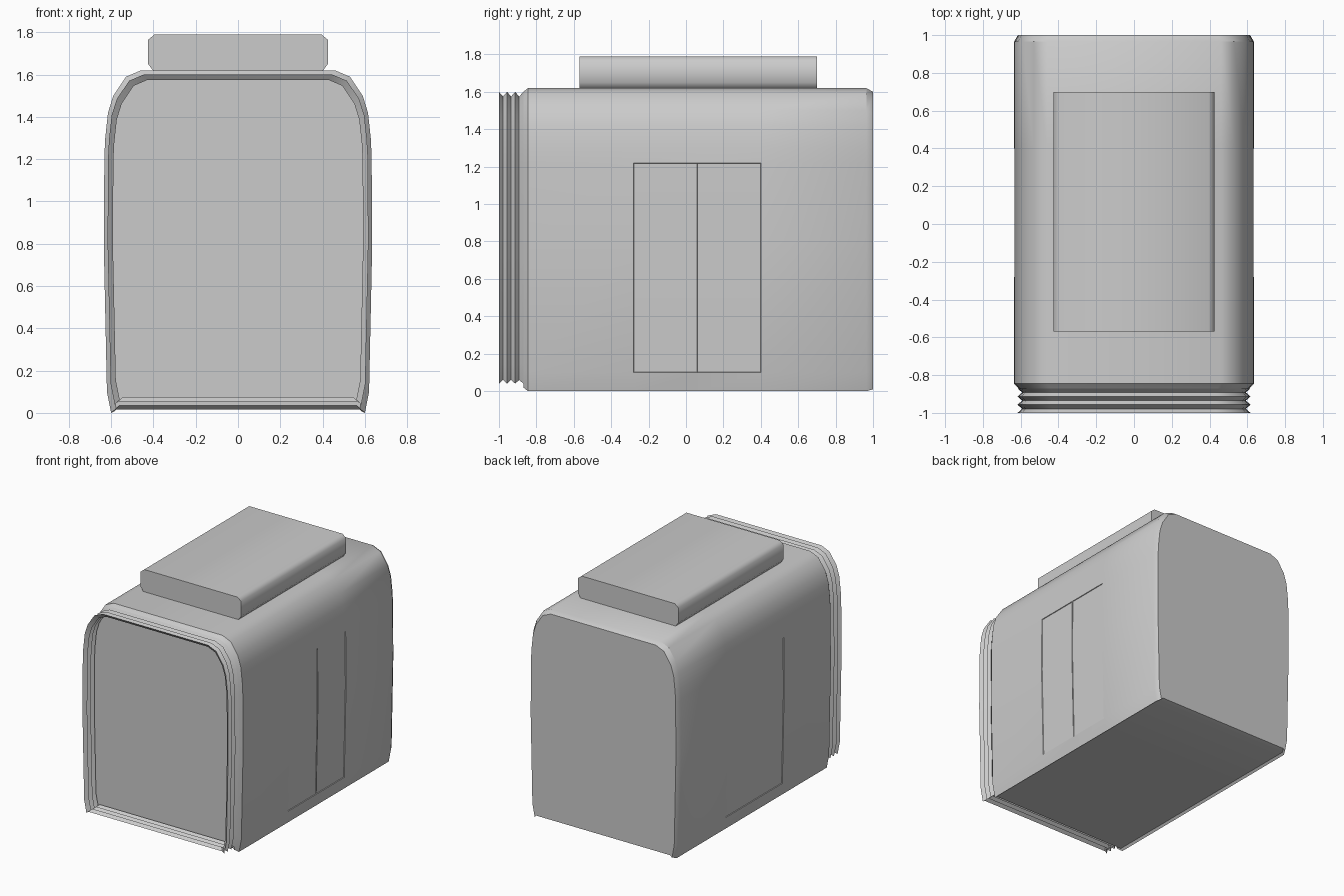
import bpy, bmesh

cube = bpy.data.objects.get("Cube")
if cube:
    bpy.data.objects.remove(cube, do_unlink=True)

grey = bpy.data.materials.new("plain_grey")
grey.use_nodes = True
GREY = (0.6, 0.6, 0.6, 1)
grey.diffuse_color = GREY
grey.node_tree.nodes["Principled BSDF"].inputs["Base Color"].default_value = GREY

# Half outline of the carriage, bottom to top
HALF = [(0.585, 0.015), (0.6, 0), (0.62, 0.1), (0.635, 0.8), (0.632, 1.22),
        (0.628, 1.3), (0.615, 1.42), (0.59, 1.5), (0.53, 1.59), (0.46, 1.62)]
ROOF_HALF = [(0.395, 1.61), (0.425, 1.65), (0.425, 1.765), (0.395, 1.79)]


def mirrored(half):
    return half + [(-x, z) for x, z in reversed(half)]


def fitted(width, low, high):
    """Carriage outline squeezed into a half width and a height range."""
    return [(x * width / 0.635, low + z * (high - low) / 1.62)
            for x, z in mirrored(HALF)]


def loft(sections, caps=True):
    """Skin a row of (y, outline) sections."""
    bm = bmesh.new()
    rings = [[bm.verts.new((x, y, z)) for x, z in outline] for y, outline in sections]
    n = len(rings[0])
    for a, b in zip(rings, rings[1:]):
        for i in range(n):
            j = (i + 1) % n
            bm.faces.new((a[i], a[j], b[j], b[i]))
    if caps:
        bm.faces.new(rings[0])
        bm.faces.new(rings[-1])
    bmesh.ops.recalc_face_normals(bm, faces=bm.faces)
    return bm


def finish(name, bm, angle):
    mesh = bpy.data.meshes.new(name)
    bm.to_mesh(mesh)
    bm.free()
    mesh.materials.append(grey)
    obj = bpy.data.objects.new(name, mesh)
    bpy.context.collection.objects.link(obj)
    bpy.ops.object.select_all(action='DESELECT')
    obj.select_set(True)
    bpy.context.view_layer.objects.active = obj
    bpy.ops.object.shade_smooth_by_angle(angle=angle)
    return obj


# Carriage body with chamfered ends
full = mirrored(HALF)
body = loft([(-0.87, fitted(0.61, 0.02, 1.6)), (-0.845, full), (-0.28, full),
             (0.06, full), (0.4, full), (0.965, full), (1, fitted(0.615, 0.01, 1.6))])


def sink_door(side, start, end):
    door = []
    for f in body.faces:
        c = f.calc_center_median()
        if c.x * side > 0.6 and start < c.y < end and 0.1 < c.z < 1.22:
            door.append(f)
    bmesh.ops.inset_region(body, faces=door, thickness=0.002, depth=-0.005,
                           use_even_offset=True)


# A pair of door leaves on the left, one wide door on the right
sink_door(1, -0.28, 0.06)
sink_door(1, 0.06, 0.4)
sink_door(-1, -0.28, 0.4)
finish("carriage_body", body, 0.6)

# Folded gangway bellows, an open pleated sleeve
folds = []
for i in range(7):
    outline = fitted(0.592, 0.06, 1.575) if i % 2 else fitted(0.617, 0.04, 1.6)
    folds.append((-1 + i * 0.13 / 6, outline))
finish("gangway_bellows", loft(folds, caps=False), 0.6)

# Roof equipment box
roof = mirrored(ROOF_HALF)
finish("roof_unit", loft([(-0.57, roof), (0.7, roof)]), 0.95)
